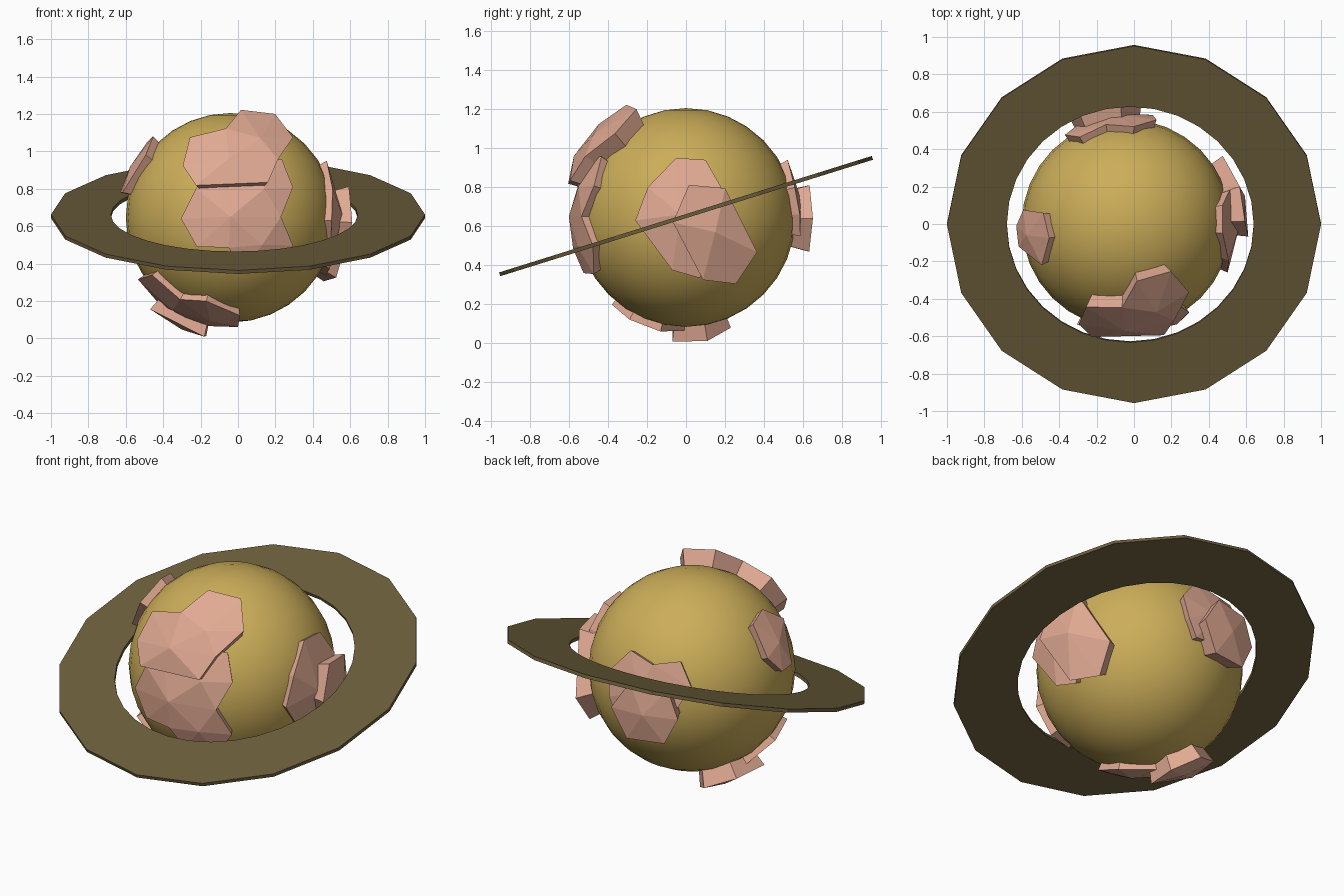
import bpy, bmesh, math
from mathutils import Vector, Matrix
from mathutils.geometry import delaunay_2d_cdt

if "Cube" in bpy.data.objects:
    bpy.data.objects.remove(bpy.data.objects["Cube"])

CENTRE = Vector((-0.04, 0, 0.645))
RADIUS = 0.56


def material(name, rgb):
    mat = bpy.data.materials.new(name)
    mat.diffuse_color = (*rgb, 1)
    mat.use_nodes = True
    mat.node_tree.nodes["Principled BSDF"].inputs["Base Color"].default_value = mat.diffuse_color
    return mat


SAND = material("sand", (0.60, 0.42, 0.10))
DUST = material("dust", (0.15, 0.11, 0.045))
CLAY = material("clay", (0.75, 0.40, 0.29))


def finish(bm, name, mat):
    bmesh.ops.recalc_face_normals(bm, faces=bm.faces[:])
    mesh = bpy.data.meshes.new(name)
    bm.to_mesh(mesh)
    bm.free()
    mesh.materials.append(mat)
    obj = bpy.data.objects.new(name, mesh)
    bpy.context.collection.objects.link(obj)
    return obj


def land(name, axis, side, radius, outline, inner):
    """Faceted plate on the globe: an outline seen along one axis, lifted to a radius."""
    pts = [Vector(p) for p in outline + inner]
    n = len(outline)
    edges = [(i, (i + 1) % n) for i in range(n)]
    flat, _, faces, *_ = delaunay_2d_cdt(pts, edges, [], 1, 1e-5)
    a, b = [i for i in range(3) if i != axis]
    bm = bmesh.new()
    top, base = [], []
    for p in flat:
        d = Vector((0, 0, 0))
        d[a], d[b] = p[0] - CENTRE[a], p[1] - CENTRE[b]
        d[axis] = side * math.sqrt(max(0, radius ** 2 - d[a] ** 2 - d[b] ** 2))
        d.normalize()
        top.append(bm.verts.new(CENTRE + d * radius))
        base.append(bm.verts.new(CENTRE + d * 0.51))
    count = {}
    for f in faces:
        bm.faces.new([top[i] for i in f])
        bm.faces.new([base[i] for i in reversed(f)])
        for e in zip(f, f[1:] + f[:1]):
            count.setdefault(frozenset(e), []).append(e)
    # side walls along the rim
    for uses in count.values():
        if len(uses) == 1:
            i, j = uses[0]
            bm.faces.new([top[j], top[i], base[i], base[j]])
    return finish(bm, name, CLAY)


# globe
bm = bmesh.new()
bmesh.ops.create_uvsphere(bm, u_segments=32, v_segments=16, radius=RADIUS)
for f in bm.faces:
    f.smooth = True
globe = finish(bm, "globe", SAND)
globe.location = CENTRE

# tilted ring: 16-sided rim, rounder hole slightly off centre
bm = bmesh.new()


def circle(count, r, x, z):
    return [bm.verts.new((x + r * math.cos(2 * math.pi * i / count),
                          r * math.sin(2 * math.pi * i / count), z)) for i in range(count)]


rims, holes = [], []
for z in (0.01, -0.01):
    rims.append(circle(16, 1.0, 0, z))
    holes.append(circle(32, 0.66, -0.02, z))
for o, h in zip(rims, holes):
    for i in range(16):
        j = (i + 1) % 16
        bm.faces.new([o[i], o[j], h[2 * i + 1]])
        bm.faces.new([o[i], h[2 * i + 1], h[2 * i]])
        bm.faces.new([o[j], h[2 * j], h[2 * i + 1]])
for up, low in (rims, holes):
    for i in range(len(up)):
        j = (i + 1) % len(up)
        bm.faces.new([up[i], up[j], low[j], low[i]])
ring = finish(bm, "ring", DUST)
ring.location = (0, 0, 0.652)
ring.rotation_euler.x = math.radians(17.35)

LOW, HIGH = 0.60, 0.655

# front land (x, z)
land("front_upper_land", 1, -1, HIGH,
     [(-.295, .925), (-.257, 1.075), (-.064, 1.123), (.016, 1.222), (.198, 1.2),
      (.294, 1.075), (.214, .957), (.16, .834), (-.225, .818)],
     [(-.05, .96), (.12, 1.07)])
land("front_lower_land", 1, -1, LOW,
     [(-.305, .64), (-.225, .80), (-.15, .93), (.1, .95), (.235, .957), (.294, .807),
      (.23, .65), (.294, .497), (.19, .355), (.02, .36), (-.05, .485), (-.22, .49)],
     [(-.04, .65), (.14, .8), (.13, .5)])

# right land (y, z)
land("right_inner_land", 0, 1, LOW,
     [(-.05, .95), (.10, .94), (.18, .80), (.2, .6), (.07, .335), (-.07, .375),
      (-.26, .63), (-.195, .80)], [(-.03, .66)])
land("right_outer_land", 0, 1, HIGH,
     [(.015, .812), (.2, .795), (.364, .467), (.256, .305), (.087, .325), (-.067, .62)],
     [(.15, .57)])

# left land (y, z)
land("left_land", 0, -1, 0.605,
     [(.075, .88), (.06, 1.05), (-.075, 1.08), (-.22, .98), (-.12, .78), (-.01, .78)],
     [(-.06, .92)])

# back land (x, z)
land("back_inner_land", 1, 1, LOW,
     [(.12, .80), (0, .94), (-.15, .90), (-.29, .93), (-.37, .80), (-.27, .6),
      (.05, .55), (.1, .66)], [(-.1, .74)])
land("back_outer_land", 1, 1, HIGH,
     [(.04, .64), (-.05, .47), (-.27, .48), (-.35, .64), (-.29, .80), (-.07, .81)],
     [(-.16, .64)])

# bottom land (x, y)
land("bottom_front_land", 2, -1, LOW,
     [(-.535, -.08), (-.46, -.30), (-.31, -.31), (-.17, -.38), (.01, -.29),
      (0, -.13), (-.2, .02), (-.42, .04)], [(-.35, -.14), (-.15, -.2)])
land("bottom_back_land", 2, -1, HIGH,
     [(-.47, -.07), (-.18, -.07), (-.17, .11), (-.28, .23), (-.44, .15)], [(-.3, .06)])
